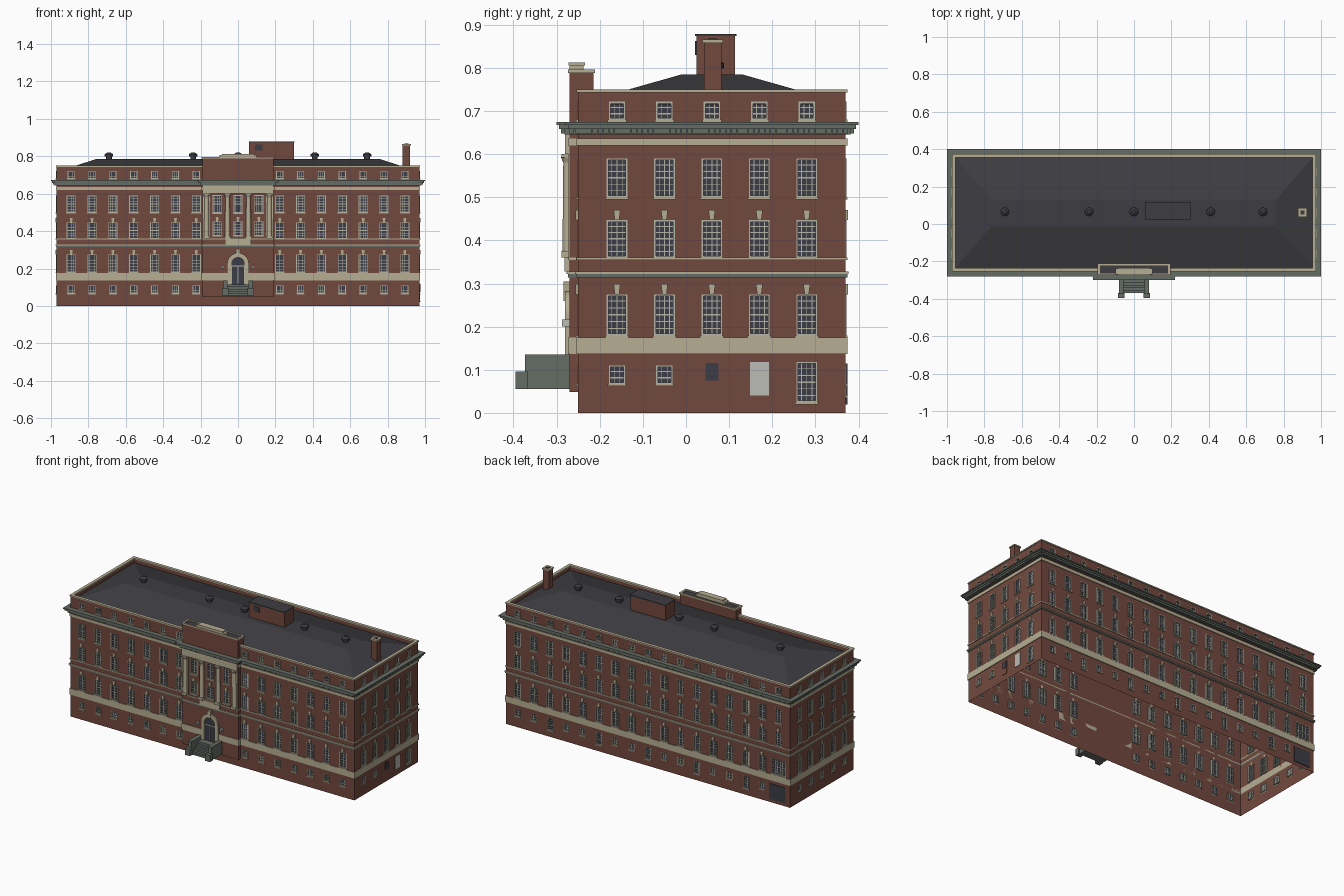
import bpy, bmesh, math
from mathutils import Matrix, Vector

if "Cube" in bpy.data.objects:
    bpy.data.objects.remove(bpy.data.objects["Cube"])

def mat(name, r, g, b):
    m = bpy.data.materials.new(name)
    m.diffuse_color = (r, g, b, 1)
    m.use_nodes = True
    m.node_tree.nodes["Principled BSDF"].inputs["Base Color"].default_value = m.diffuse_color
    return m

BRICK = mat("red_brick", 0.165, 0.066, 0.048)
CREAM = mat("cream_stone", 0.47, 0.42, 0.29)
GREEN = mat("grey_green_stone", 0.13, 0.15, 0.13)
ROOF = mat("dark_roof", 0.048, 0.046, 0.053)
GLASS = mat("dark_glass", 0.045, 0.045, 0.062)
FRAME = mat("window_frame", 0.46, 0.46, 0.38)
PALE = mat("pale_door", 0.5, 0.5, 0.47)

parts = {}
def part(name, material):
    """One growing mesh per named part."""
    if name not in parts:
        parts[name] = (bmesh.new(), material)
    return parts[name][0]

# Local side frames: u runs along the wall, o points outwards from the wall
HX, HY, CY = 0.97, 0.31, 0.06
def side(k):
    return Matrix.Translation((0, CY, 0)) @ Matrix.Rotation(k * math.pi / 2, 4, 'Z') @ \
        Matrix.Translation((0, -(HX if k % 2 else HY), 0)) @ Matrix.Scale(-1, 4, (0, 1, 0))
SIDES = [side(k) for k in range(4)]
HALF = [HX, HY, HX, HY]
FRONT, RIGHT, BACK, LEFT = SIDES
WORLD = Matrix.Identity(4)

def box(bm, M, x0, x1, y0, y1, z0, z1):
    S = Matrix.Diagonal((x1 - x0, y1 - y0, z1 - z0, 1))
    T = Matrix.Translation(((x0 + x1) / 2, (y0 + y1) / 2, (z0 + z1) / 2))
    r = bmesh.ops.create_cube(bm, size=1, matrix=M @ T @ S)
    if M.determinant() < 0:
        bmesh.ops.reverse_faces(bm, faces=list({f for v in r['verts'] for f in v.link_faces}))

def prism(bm, M, pts, o0, o1):
    """Outline in (u, z) pushed from o0 to o1."""
    a = [bm.verts.new(M @ Vector((u, o0, z))) for u, z in pts]
    b = [bm.verts.new(M @ Vector((u, o1, z))) for u, z in pts]
    fs = [bm.faces.new(a), bm.faces.new(b)]
    for i in range(len(a)):
        j = (i + 1) % len(a)
        fs.append(bm.faces.new((a[i], a[j], b[j], b[i])))
    bmesh.ops.recalc_face_normals(bm, faces=fs)

def ring(bm, o0, o1, z0, z1):
    for M, h in zip(SIDES, HALF):
        box(bm, M, -h - o1, h + o1, o0, o1, z0, z1)

def cyl(bm, x, y, z0, z1, r0, r1, n=16):
    bmesh.ops.create_cone(bm, cap_ends=True, segments=n, radius1=r0, radius2=r1, depth=z1 - z0,
                          matrix=Matrix.Translation((x, y, (z0 + z1) / 2)))

def wall(bm, M, u0, u1, z0, z1, o, holes):
    """Flat wall with rectangular window openings."""
    us = sorted({round(v, 4) for h in holes for v in h[:2]} | {u0, u1})
    zs = sorted({round(v, 4) for h in holes for v in h[2:]} | {z0, z1})
    vs = {}
    def v(u, z):
        if (u, z) not in vs:
            vs[u, z] = bm.verts.new(M @ Vector((u, o, z)))
        return vs[u, z]
    for a, b in zip(us, us[1:]):
        for c, d in zip(zs, zs[1:]):
            um, zm = (a + b) / 2, (c + d) / 2
            if not any(h[0] < um < h[1] and h[2] < zm < h[3] for h in holes):
                bm.faces.new((v(a, c), v(b, c), v(b, d), v(a, d)))

def window(M, u0, u1, z0, z1, o=0, sill=True):
    """Glass, frame, glazing bars and sill in one opening."""
    t = 0.004
    fr = part("window_frames", FRAME)
    box(part("window_glass", GLASS), M, u0, u1, o - 0.007, o - 0.005, z0, z1)
    for a, b in ((u0, u0 + t), (u1 - t, u1)):
        box(fr, M, a, b, o - 0.009, o + 0.002, z0, z1)
    for c, d in ((z0, z0 + t), (z1 - t, z1)):
        box(fr, M, u0, u1, o - 0.009, o + 0.002, c, d)
    nu, nz = max(3, round((u1 - u0) / 0.013)), max(3, round((z1 - z0) / 0.015))
    for i in range(1, nu):
        u = u0 + (u1 - u0) * i / nu
        box(fr, M, u - 0.0009, u + 0.0009, o - 0.0085, o - 0.0035, z0, z1)
    for i in range(1, nz):
        z, w = z0 + (z1 - z0) * i / nz, 0.0018 if i == nz // 2 else 0.0009
        box(fr, M, u0, u1, o - 0.0085, o - 0.0035, z - w, z + w)
    if sill:
        box(part("window_sills", CREAM), M, u0 - 0.003, u1 + 0.003, o, o + 0.005, z0 - 0.005, z0)

def keystone(M, u, z, o=0):
    prism(part("keystones", CREAM), M, [(u - 0.005, z), (u + 0.005, z), (u + 0.008, z + 0.024),
                                        (u - 0.008, z + 0.024)], o, o + 0.006)

# Outer walls with windows on all four sides
STEP, W = 0.1115, 0.024
for k, M in enumerate(SIDES):
    n = 2 if k % 2 else 8
    holes = []
    for i in range(-n, n + 1):
        if k == 0 and abs(i) < 2:
            continue
        u = i * (0.11 if k % 2 else STEP)
        bay = k == 2 and i == 8                       # loading bay at the back corner
        w1 = 0.05 if bay else W
        rows = [(w1, 0.18, 0.275), (W, 0.36, 0.447), (W, 0.5, 0.59), (0.019, 0.68, 0.722)]
        if k == 1 and i == 2:
            rows.append((W, 0.025, 0.118))
        elif k == 2 and i % 3 == 0:
            rows.append((0.02, 0.04, 0.115))
        elif not bay and not (k == 1 and i in (0, 1)):
            rows.append((0.019, 0.067, 0.11))
        for w, z0, z1 in rows:
            holes.append((u - w, u + w, z0, z1))
            window(M, u - w, u + w, z0, z1)
        if not bay:
            keystone(M, u, 0.275)
        keystone(M, u, 0.447)
    wall(part("brick_walls", BRICK), M, -HALF[k], HALF[k], 0.0, 0.745, 0, holes)

# Service doors
box(part("pale_side_door", PALE), RIGHT, 0.088, 0.132, 0, 0.003, 0.04, 0.118)
box(part("brick_side_door", BRICK), RIGHT, -0.018, 0.018, 0, 0.003, 0.037, 0.12)
box(part("side_door_glass", GLASS), RIGHT, -0.015, 0.015, 0.003, 0.005, 0.075, 0.116)
box(part("loading_door", GLASS), BACK, 0.83, 0.94, 0, 0.004, 0.02, 0.115)

# Projecting centre bay
PO, PW = 0.02, 0.19
holes = []
for i in (-1, 0, 1):
    for z0, z1 in ((0.375, 0.452), (0.497, 0.592)):
        h = (i * STEP - W, i * STEP + W, z0, z1)
        holes.append(h)
        window(FRONT, *h, o=PO)
    keystone(FRONT, i * STEP, 0.452, PO)
bay = part("centre_bay_wall", BRICK)
wall(bay, FRONT, -PW, PW, 0.05, 0.65, PO, holes)
for s in (-1, 1):
    box(bay, FRONT, s * PW - 0.001, s * PW + 0.001, 0, PO, 0.05, 0.65)
box(bay, FRONT, -PW, PW, 0, PO, 0.049, 0.051)

# Horizontal stone bands, around the walls and the centre bay
for name, m, out, z0, z1 in (("base_band", CREAM, 0.004, 0.137, 0.175),
                             ("lower_string", GREEN, 0.004, 0.314, 0.322),
                             ("upper_string", CREAM, 0.007, 0.322, 0.328),
                             ("sill_band", CREAM, 0.004, 0.354, 0.36),
                             ("frieze_band", CREAM, 0.004, 0.62, 0.636),
                             ("cornice_bed", GREEN, 0.012, 0.645, 0.658),
                             ("cornice_shelf", GREEN, 0.024, 0.658, 0.667),
                             ("cornice_top", GREEN, 0.03, 0.667, 0.674)):
    bm = part(name, m)
    ring(bm, 0, out, z0, z1)
    if name == "base_band":
        for s in (-1, 1):
            a, b = sorted((s * 0.058, s * (PW + out)))
            box(bm, FRONT, a, b, 0, PO + out, z0, z1)
    else:
        box(bm, FRONT, -PW - out, PW + out, 0, PO + out, z0, z1)
bm = part("cornice_dentils", GREEN)
for M, h in zip(SIDES, HALF):
    n = int(h / 0.0125)
    for i in range(-n, n + 1):
        u = i * h / n
        o = PO if M is FRONT and abs(u) < PW else 0
        box(bm, M, u - 0.006, u + 0.006, o + 0.012, o + 0.02, 0.648, 0.658)

# Parapet and hipped roof with flat top
ring(part("parapet_inner", BRICK), -0.013, -0.001, 0.715, 0.744)
ring(part("parapet_cap", CREAM), -0.015, 0.004, 0.743, 0.75)
bm = part("hipped_roof", ROOF)
lo = [bm.verts.new((x, y, 0.72)) for x, y in ((-0.958, -0.238), (0.958, -0.238), (0.958, 0.358), (-0.958, 0.358))]
hi = [bm.verts.new((x, y, 0.785)) for x, y in ((-0.76, -0.01), (0.76, -0.01), (0.76, 0.13), (-0.76, 0.13))]
bm.faces.new(hi)
for i in range(4):
    j = (i + 1) % 4
    bm.faces.new((lo[i], lo[j], hi[j], hi[i]))

# Centre attic block above the cornice
box(part("attic_block", BRICK), WORLD, -PW, PW, -0.27, -0.215, 0.674, 0.788)
bm = part("attic_cap", CREAM)
for x0, x1, y0, y1 in ((-0.194, 0.194, -0.274, -0.264), (-0.194, 0.194, -0.221, -0.211),
                       (-0.194, -0.182, -0.274, -0.211), (0.182, 0.194, -0.274, -0.211)):
    box(bm, WORLD, x0, x1, y0, y1, 0.788, 0.796)
box(bm, WORLD, -0.1, 0.1, -0.27, -0.238, 0.788, 0.806)
box(bm, WORLD, -0.085, 0.085, -0.273, -0.234, 0.806, 0.813)
box(part("attic_gutter", ROOF), WORLD, -0.182, 0.182, -0.264, -0.221, 0.786, 0.79)

# Colonnade: columns, side strips and frieze
box(part("colonnade_frieze", CREAM), FRONT, -PW, PW, PO, PO + 0.01, 0.6, 0.645)
for s in (-1, 1):
    a, b = sorted((s * 0.15, s * PW))
    box(part("corner_pilasters", CREAM), FRONT, a, b, PO, PO + 0.004, 0.36, 0.6)
for x in (-0.168, -0.056, 0.056, 0.168):
    cyl(part("columns", CREAM), x, -0.273, 0.375, 0.588, 0.0135, 0.0115)
    cyl(part("columns", CREAM), x, -0.273, 0.58, 0.593, 0.0115, 0.017)
    for z0, z1 in ((0.36, 0.375), (0.592, 0.6)):
        box(part("column_blocks", CREAM), FRONT, x - 0.017, x + 0.017, PO, PO + 0.019, z0, z1)

# Arched doorway
def arch(r, z0, zs):
    return [(r, z0)] + [(r * math.cos(math.pi * i / 16), zs + r * math.sin(math.pi * i / 16))
                        for i in range(17)] + [(-r, z0)]
prism(part("door_surround", CREAM), FRONT, arch(0.058, 0.115, 0.225) + arch(0.036, 0.115, 0.225)[::-1], PO, PO + 0.01)
prism(part("door_glass", GLASS), FRONT, arch(0.037, 0.115, 0.225), PO, PO + 0.003)
bm = part("door_bars", FRAME)
box(bm, FRONT, -0.036, 0.036, PO, PO + 0.005, 0.21, 0.215)
for x in (-0.034, 0, 0.034):
    box(bm, FRONT, x - 0.002, x + 0.002, PO, PO + 0.005, 0.12, 0.21)
prism(part("door_keystone", CREAM), FRONT, [(-0.008, 0.26), (0.008, 0.26), (0.013, 0.305), (-0.013, 0.305)], PO, PO + 0.014)
box(part("door_tablet", CREAM), FRONT, -0.07, 0.07, PO, PO + 0.012, 0.328, 0.362)
for s in (-1, 1):
    box(part("lanterns", PALE), FRONT, s * 0.08 - 0.006, s * 0.08 + 0.006, PO, PO + 0.017, 0.2, 0.217)

# Entrance steps between cheek walls
bm = part("entrance_steps", GREEN)
for s in (-1, 1):
    a, b = sorted((s * 0.055, s * 0.08))
    box(bm, WORLD, a, b, -0.373, -0.27, 0.055, 0.135)
    a, b = sorted((s * 0.052, s * 0.085))
    box(bm, WORLD, a, b, -0.395, -0.368, 0.055, 0.096)
for i in range(5):
    box(bm, WORLD, -0.055, 0.055, -0.37 + i * 0.014, -0.27, 0.055 + i * 0.012, 0.067 + i * 0.012)

# Roof penthouse, chimney and vents
box(part("penthouse", BRICK), WORLD, 0.06, 0.3, 0.024, 0.114, 0.77, 0.874)
box(part("penthouse_roof", ROOF), WORLD, 0.058, 0.302, 0.021, 0.117, 0.874, 0.879)
box(part("penthouse_window", GLASS), WORLD, 0.09, 0.13, 0.021, 0.025, 0.83, 0.862)
box(part("chimney", BRICK), WORLD, 0.88, 0.92, 0.042, 0.082, 0.73, 0.86)
box(part("chimney_cap", CREAM), WORLD, 0.876, 0.924, 0.038, 0.086, 0.858, 0.866)
box(part("chimney_flue", GLASS), WORLD, 0.889, 0.911, 0.051, 0.073, 0.864, 0.868)
for x in (-0.69, -0.24, 0, 0.41, 0.69):
    bm = part("roof_vents", ROOF)
    cyl(bm, x, 0.065, 0.78, 0.8, 0.015, 0.015, 12)
    cyl(bm, x, 0.065, 0.798, 0.81, 0.023, 0.023, 12)
    cyl(bm, x, 0.065, 0.81, 0.82, 0.023, 0.01, 12)

# Turn the parts into objects
for name, (bm, m) in parts.items():
    me = bpy.data.meshes.new(name)
    bm.to_mesh(me)
    bm.free()
    me.materials.append(m)
    ob = bpy.data.objects.new(name, me)
    bpy.context.collection.objects.link(ob)
    if name in ("columns", "roof_vents"):
        bpy.ops.object.select_all(action='DESELECT')
        ob.select_set(True)
        bpy.context.view_layer.objects.active = ob
        bpy.ops.object.shade_smooth_by_angle(angle=math.radians(35))
